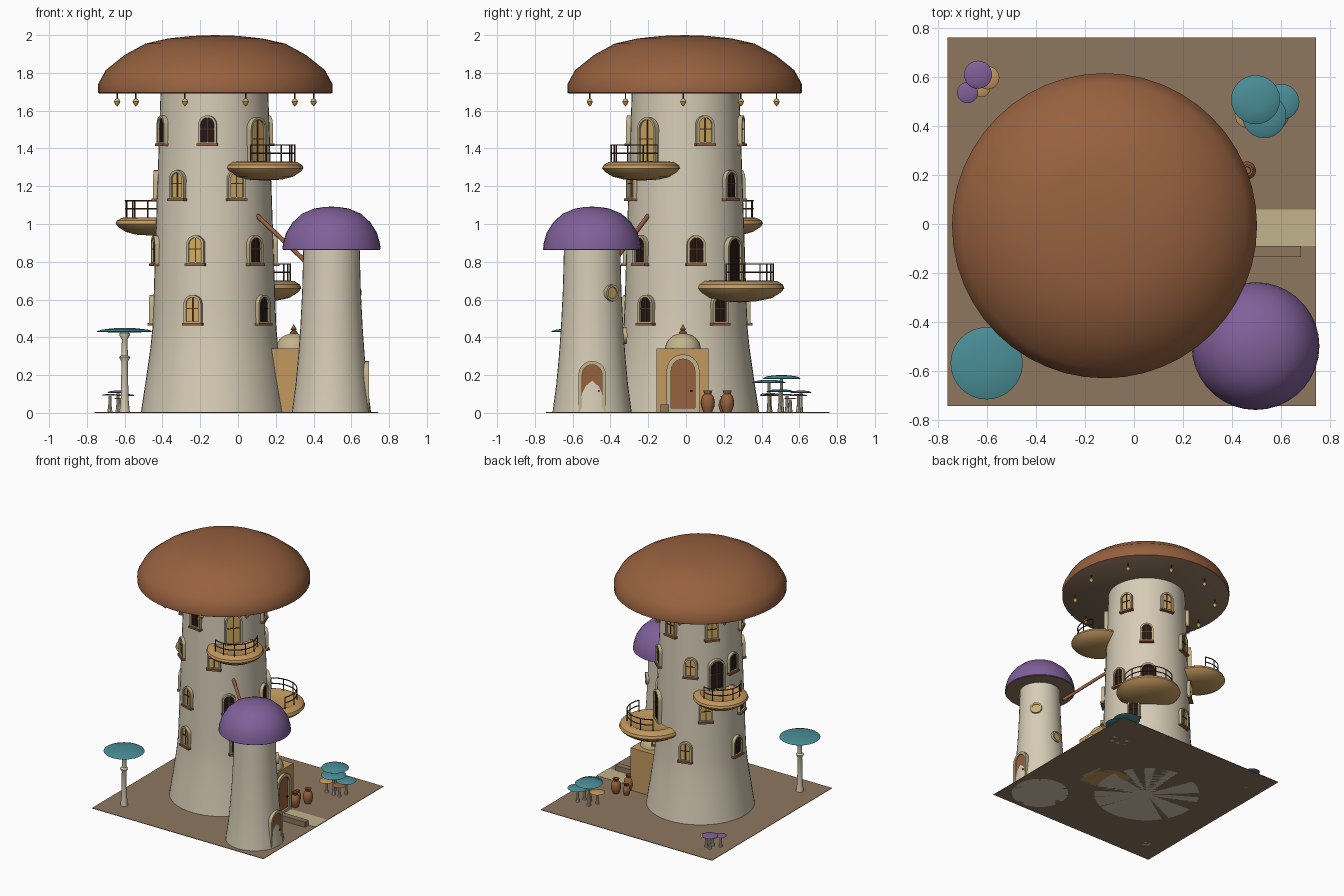
import bpy, bmesh, math
from mathutils import Matrix, Vector

if "Cube" in bpy.data.objects:
    bpy.data.objects.remove(bpy.data.objects["Cube"])


def mat(name, hexa):
    m = bpy.data.materials.new(name)
    c = [int(hexa[i:i + 2], 16) / 255 for i in (0, 2, 4)]
    m.diffuse_color = [v / 12.92 if v < .04045 else ((v + .055) / 1.055) ** 2.4 for v in c] + [1]
    m.use_nodes = True
    m.node_tree.nodes["Principled BSDF"].inputs["Base Color"].default_value = m.diffuse_color
    return m


CREAM, CLAY = mat("cream plaster", "d6ccb6"), mat("clay brown", "97613f")
PURPLE, TEAL = mat("purple cap", "80609a"), mat("teal cap", "4a8d96")
TAN, EARTH = mat("tan fungus", "c2985e"), mat("earth brown", "8e775f")
GLOW, DARK = mat("yellow glow", "d2ad63"), mat("dark pane", "221715")
WOOD, STONE = mat("dark wood", "55301f"), mat("pale stone", "c3b38c")


def finish(name, bm, mats, M=Matrix(), under=False, angle=35):
    bmesh.ops.remove_doubles(bm, verts=bm.verts, dist=1e-5)
    bmesh.ops.recalc_face_normals(bm, faces=bm.faces)
    bm.normal_update()
    for f in bm.faces:
        f.smooth = True
        if under and f.normal.z < -.9:
            f.material_index = 1
    bm.transform(M)
    me = bpy.data.meshes.new(name)
    bm.to_mesh(me)
    bm.free()
    for m in mats:
        me.materials.append(m)
    me.set_sharp_from_angle(angle=math.radians(angle))
    ob = bpy.data.objects.new(name, me)
    bpy.context.collection.objects.link(ob)
    return ob


def lathe(name, prof, at, m, segs=24, under=None):
    bm = bmesh.new()
    rings = [[bm.verts.new((r * math.cos(2 * math.pi * i / segs), r * math.sin(2 * math.pi * i / segs), z))
              for i in range(segs)] for r, z in prof]
    for a, b in zip(rings, rings[1:]):
        for i in range(segs):
            j = (i + 1) % segs
            bm.faces.new((a[i], a[j], b[j], b[i]))
    bmesh.ops.dissolve_degenerate(bm, dist=1e-6, edges=bm.edges)
    return finish(name, bm, [m, under] if under else [m], Matrix.Translation(at), bool(under))


def box(name, lo, hi, m, M=Matrix()):
    bm = bmesh.new()
    bmesh.ops.create_cube(bm, size=1)
    for v in bm.verts:
        v.co = [lo[k] + (v.co[k] + .5) * (hi[k] - lo[k]) for k in range(3)]
    return finish(name, bm, [m], M)


def tube(name, pts, r, m):
    cu = bpy.data.curves.new(name, 'CURVE')
    cu.dimensions, cu.bevel_depth, cu.bevel_resolution, cu.use_fill_caps = '3D', r, 1, True
    sp = cu.splines.new('POLY')
    sp.points.add(len(pts) - 1)
    for p, q in zip(sp.points, pts):
        p.co = (*q, 1)
    tmp = bpy.data.objects.new(name, cu)
    bpy.context.collection.objects.link(tmp)
    me = bpy.data.meshes.new_from_object(tmp.evaluated_get(bpy.context.evaluated_depsgraph_get()))
    bpy.data.objects.remove(tmp)
    me.materials.clear()
    me.materials.append(m)
    bpy.context.collection.objects.link(bpy.data.objects.new(name, me))


def arch(w, h, z0=0, n=10):
    r = w / 2
    return [(-r, z0), (r, z0)] + [(r * math.cos(math.pi * i / n), h - r + r * math.sin(math.pi * i / n))
                                  for i in range(n + 1)]


def disc(r, n=20):
    return [(r * math.cos(2 * math.pi * i / n), r * math.sin(2 * math.pi * i / n)) for i in range(n)]


def plate(name, pts, x0, x1, m, M):
    bm = bmesh.new()
    a, b = ([bm.verts.new((x, *p)) for p in pts] for x in (x0, x1))
    bm.faces.new(a)
    bm.faces.new(b)
    for i in range(len(pts)):
        j = (i + 1) % len(pts)
        bm.faces.new((a[i], a[j], b[j], b[i]))
    return finish(name, bm, [m], M)


def ring(name, outer, inner, x0, x1, m, M):
    bm = bmesh.new()
    loops = [[bm.verts.new((x, *p)) for p in pts]
             for x, pts in ((x0, outer), (x1, outer), (x1, inner), (x0, inner))]
    for k in range(4):
        a, b = loops[k], loops[(k + 1) % 4]
        for i in range(len(a)):
            j = (i + 1) % len(a)
            bm.faces.new((a[i], a[j], b[j], b[i]))
    return finish(name, bm, [m], M)


def facing(cx, cy, az, r, z):
    a = math.radians(az)
    return Matrix.Translation((cx + r * math.cos(a), cy + r * math.sin(a), z)) @ Matrix.Rotation(a, 4, 'Z')


def opening(name, M, w, h, pane, t=.013, bars=True, sill=True, out=.018):
    # arched frame with pane, glazing bars and sill; local +x points outwards
    ring(name + "_frame", arch(w, h), arch(w - 2 * t, h - t, t), -.02, out, STONE, M)
    plate(name + "_pane", arch(w - 2 * t, h - t, t), -.02, .006, pane, M)
    if bars:
        box(name + "_bar_upright", (.004, -.003, t), (.011, .003, h - t), WOOD, M)
        box(name + "_bar_cross", (.004, -w / 2 + t, h * .52), (.011, w / 2 - t, h * .52 + .006), WOOD, M)
    if sill:
        box(name + "_sill", (-.02, -w / 2 - .006, -.008), (.026, w / 2 + .006, .006), CLAY, M)


# ground, path, curb
box("ground", (-.76, -.74, 0), (.74, .76, .004), EARTH)
box("path", (.40, -.09, .002), (.74, .06, .006), STONE)
box("curb", (.45, -.135, 0), (.68, -.09, .045), EARTH)

# main tower
TX, TY = -.125, -.002
TOWER = [(.39, 0), (.362, .18), (.338, .35), (.328, .45), (.322, .6), (.314, .85), (.302, 1.2), (.285, 1.7)]
lathe("main_tower", [(0, 0)] + TOWER + [(0, 1.7)], (TX, TY, 0), CREAM, 48)
lathe("main_cap", [(0, 1.69), (.612, 1.69), (.62, 1.695), (.621, 1.74), (.58, 1.815), (.48, 1.895),
                   (.37, 1.955), (.25, 1.982), (.12, 1.996), (0, 2)], (-.12, -.007, 0), CLAY, 48, EARTH)


def tower_r(z):
    for (r0, z0), (r1, z1) in zip(TOWER, TOWER[1:]):
        if z <= z1:
            return r0 + (r1 - r0) * (z - z0) / (z1 - z0)


# windows by row: sill height, then (azimuth, lit)
ROWS = [(.47, [(-110, 1), (-39, 0), (33, 0), (106, 1), (178, 0)]),
        (.785, [(-168, 0), (-108, 1), (-48, 0), (10, 0), (132, 1)]),
        (1.13, [(-129, 1), (-68, 1), (50, 0), (112, 1), (174, 0)]),
        (1.42, [(-157, 0), (-97, 0), (20, 1), (80, 1), (141, 1)])]
for z, row in ROWS:
    for az, lit in row:
        opening("window", facing(TX, TY, az, tower_r(z + .03), z), .098, .155, GLOW if lit else DARK)

# balconies: azimuth, distance, radius, floor height, rail radius, door pane
for az, d, R, z, rr, pane in [(-41.5, .354, .207, 1.33, .16, GLOW), (147, .385, .2, 1.035, .148, DARK),
                              (52, .362, .238, .7, .18, DARK)]:
    a = math.radians(az)
    cx, cy = TX + d * math.cos(a), TY + d * math.sin(a)
    k = R / .207
    lathe("balcony", [(0, -.1 * k), (.09, -.095 * k), (.15 * k, -.08 * k), (.19 * k, -.055 * k), (R, -.035 * k),
                      (.2 * k, -.018 * k), (.175 * k, -.003), (.15 * k, 0), (.14 * k, -.006), (0, -.006)],
          (cx, cy, z), TAN, 36)
    arc = [(cx + rr * math.cos(a + math.radians(t)), cy + rr * math.sin(a + math.radians(t)))
           for t in range(-75, 76, 10)]
    for h in (.045, .088):
        tube("balcony_rail", [(x, y, z + h) for x, y in arc], .004, WOOD)
    for x, y in arc[::3]:
        tube("balcony_post", [(x, y, z - .015), (x, y, z + .09)], .004, WOOD)
    opening("balcony_door", facing(TX, TY, az, tower_r(z), z - .01), .125, .245, pane, sill=False)

# hanging lanterns
for i in range(10):
    a = math.radians(36 * i)
    at = (-.12 + .52 * math.cos(a), -.015 + .52 * math.sin(a), 0)
    lathe("lantern", [(0, 1.622), (.011, 1.634), (.017, 1.648), (.011, 1.66), (0, 1.667)], at, GLOW, 10)
    lathe("lantern_string", [(0, 1.66), (.004, 1.66), (.004, 1.695), (0, 1.695)], at, WOOD, 6)

# small tower with door and round windows
SX, SY = .495, -.497
lathe("small_tower", [(0, 0), (.21, 0), (.19, .15), (.176, .3), (.165, .45), (.155, .65), (.149, .88), (0, .88)],
      (SX, SY, 0), CREAM, 36)
lathe("small_cap", [(0, .862), (.255, .862), (.26, .866), (.256, .9), (.24, .955), (.205, 1.01), (.155, 1.055),
                    (.09, 1.082), (.04, 1.09), (0, 1.092)], (SX, SY, 0), PURPLE, 36, EARTH)
opening("small_door", facing(SX, SY, 0, .182, 0), .145, .275, CLAY, .02, False, False, .016)
for az, z, r in [(40, .635, .157), (95, .41, .169)]:
    M = facing(SX, SY, az, r, z)
    ring("round_window_frame", disc(.044), disc(.031), -.02, .014, STONE, M)
    plate("round_window_pane", disc(.031), -.02, .006, GLOW, M)
tube("linking_beam", [(.10, -.20, 1.045), (.365, -.385, .795)], .012, CLAY)

# entrance porch
box("porch", (.12, -.155, 0), (.40, .12, .34), TAN)
lathe("porch_dome", [(0, .34), (.095, .34), (.09, .365), (.075, .39), (.05, .41), (.02, .42), (0, .422)],
      (.295, -.016, 0), STONE, 28)
lathe("porch_finial", [(0, .415), (.022, .415), (.02, .428), (.01, .435), (.016, .443), (.008, .455), (0, .47)],
      (.295, -.016, 0), CLAY, 12)
opening("main_door", Matrix.Translation((.40, -.016, 0)), .175, .31, CLAY, .025, False, False, .02)
box("door_knob", (.405, .022, .11), (.417, .034, .122), WOOD)
box("small_door_knob", (.682, -.467, .11), (.694, -.457, .12), WOOD)

# clay pots
for x, y, s in [(.42, .116, 1), (.46, .218, 1), (.38, .2, .75)]:
    lathe("clay_pot", [(r * s, z * s) for r, z in [(0, 0), (.022, 0), (.034, .03), (.037, .055), (.03, .085),
          (.018, .098), (.024, .115), (.016, .115), (.014, .1), (0, .1)]], (x, y, .003), CLAY, 16)

# tall teal mushroom
lathe("tall_mushroom_stem", [(0, 0), (.028, 0), (.02, .08), (.017, .27), (.03, .295), (.017, .305), (.015, .39),
                             (.028, .41), (.028, .42), (.012, .435), (0, .435)], (-.6, -.567, 0), CREAM, 16)
lathe("tall_mushroom_cap", [(0, .425), (.14, .428), (.147, .432), (.12, .441), (.06, .448), (0, .45)],
      (-.6, -.567, 0), TEAL, 32)

# small mushrooms: x, y, height, cap radius, colour
for x, y, h, r, m in [(.495, .506, .2, .1, TEAL), (.53, .44, .175, .09, TEAL), (.6, .497, .125, .073, TEAL),
                      (.465, .445, .105, .055, TAN), (.58, .44, .1, .05, CLAY), (-.635, .608, .118, .057, PURPLE),
                      (-.678, .535, .1, .043, PURPLE), (-.595, .595, .1, .047, TAN), (-.622, .552, .08, .036, TAN)]:
    lathe("mushroom_stem", [(0, 0), (.014, 0), (.009, h * .4), (.008, h - .01), (0, h - .01)], (x, y, 0), CREAM, 10)
    lathe("mushroom_cap", [(0, h - .17 * r), (.95 * r, h - .2 * r), (r, h - .17 * r), (.8 * r, h - .07 * r),
                           (.4 * r, h - .01 * r), (0, h)], (x, y, 0), m, 24)
